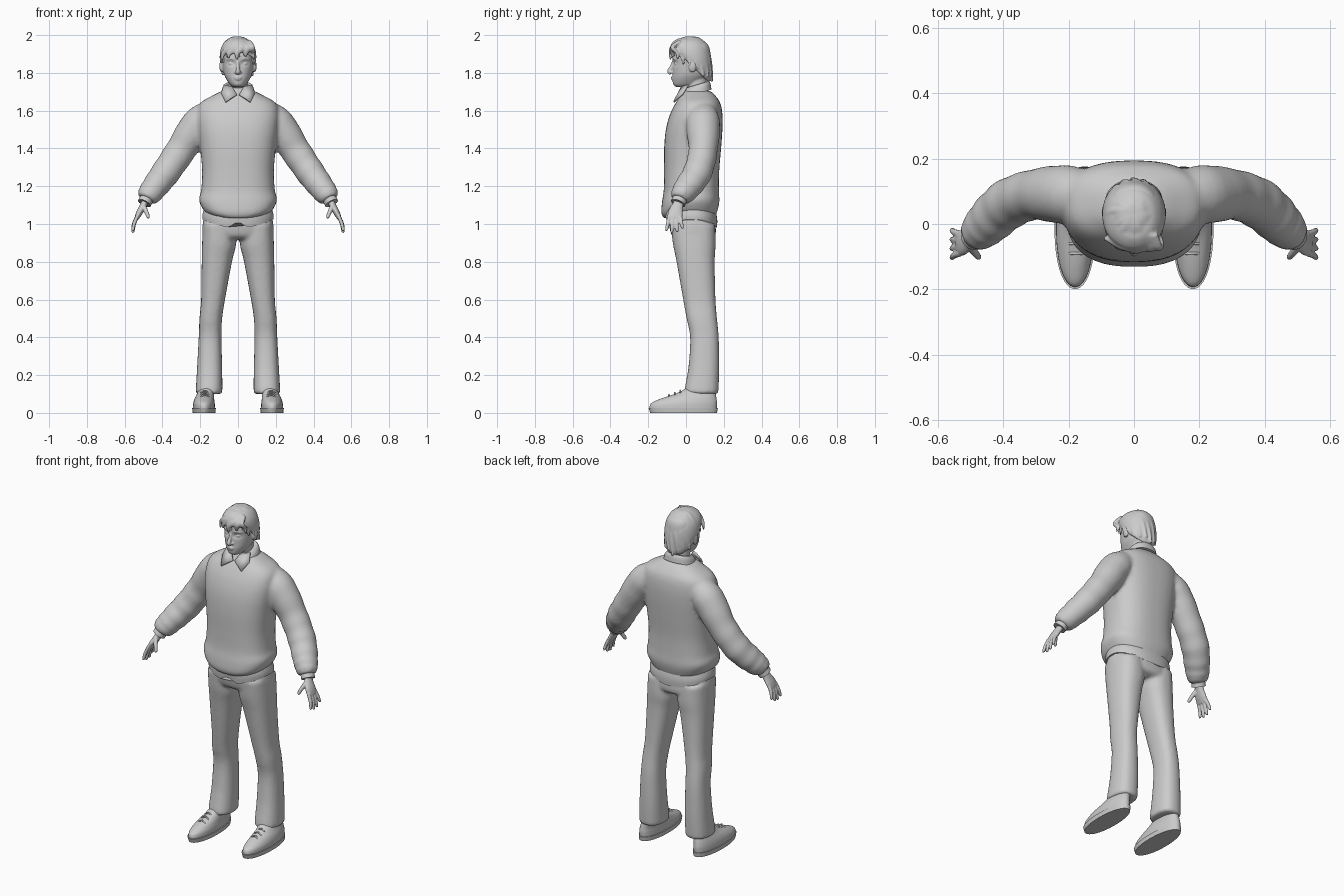
import bpy, bmesh, math
from mathutils import Vector

if "Cube" in bpy.data.objects:
    bpy.data.objects.remove(bpy.data.objects["Cube"])

grey = bpy.data.materials.new("light_grey")
grey.use_nodes = True
grey.diffuse_color = (0.6, 0.6, 0.6, 1)
grey.node_tree.nodes["Principled BSDF"].inputs["Base Color"].default_value = grey.diffuse_color


def blend(rows, n):
    """Catmull-Rom subdivision of equal-length rows."""
    out = []
    for i in range(len(rows) - 1):
        quad = zip(rows[max(i - 1, 0)], rows[i], rows[i + 1], rows[min(i + 2, len(rows) - 1)])
        quad = list(quad)
        for k in range(n):
            t = k / n
            out.append([b + t * ((c - a) + t * (2 * a - 5 * b + 4 * c - d + t * (3 * (b - c) + d - a))) / 2
                        for a, b, c, d in quad])
    return out + [list(rows[-1])]


def skin(bm, rings):
    loops = [[bm.verts.new(p) for p in ring] for ring in rings]
    for a, b in zip(loops, loops[1:]):
        for i in range(len(a)):
            j = (i + 1) % len(a)
            bm.faces.new((a[i], a[j], b[j], b[i]))
    bm.faces.new(loops[0])
    bm.faces.new(loops[-1])


def unit_ring(sides, power):
    for i in range(sides):
        a = math.tau * (i + 0.5) / sides
        c, s = math.cos(a), math.sin(a)
        yield (math.copysign(abs(c) ** (2 / power), c), math.copysign(abs(s) ** (2 / power), s))


def column(bm, rows, side=1, sides=40, power=2.3, n=5):
    """Upright loft; row = height, x centre, half width, front y, back y, dip, tilt."""
    rows = [tuple(r) + (0,) * (7 - len(r)) for r in rows]
    rings = []
    for z, cx, w, front, back, dip, tilt in blend(rows, n):
        mid, depth = (front + back) / 2, (back - front) / 2
        rings.append([Vector((side * (cx + w * u), mid + depth * v, z - dip * (1 - u * u) - tilt * v))
                      for u, v in unit_ring(sides, power)])
    skin(bm, rings)


def tube(bm, rows, side=1, sides=16, n=4, ripple=0):
    """Loft along a path; row = x, y, z, radius across, radius along y."""
    rows = blend(rows, n)
    pts = [Vector(r[:3]) for r in rows]
    rings = []
    for i, r in enumerate(rows):
        d = (pts[min(i + 1, len(pts) - 1)] - pts[max(i - 1, 0)]).normalized()
        v = Vector((0, 1, 0))
        v = (v - d * v.dot(d)).normalized()
        u = v.cross(d)
        k = 1 + ripple * math.sin(i * 1.5) * i / len(rows)
        ring = [pts[i] + u * (r[3] * k * a) + v * (r[4] * k * b) for a, b in unit_ring(sides, 2)]
        rings.append([Vector((side * p.x, p.y, p.z)) for p in ring])
    skin(bm, rings)


def ball(bm, centre, size):
    new = bmesh.ops.create_uvsphere(bm, u_segments=16, v_segments=10, radius=1)["verts"]
    bmesh.ops.scale(bm, vec=size, verts=new)
    bmesh.ops.translate(bm, vec=centre, verts=new)


def finish(name, bm, voxel=0, smooth=3):
    bmesh.ops.recalc_face_normals(bm, faces=bm.faces)
    mesh = bpy.data.meshes.new(name)
    bm.to_mesh(mesh)
    bm.free()
    mesh.materials.append(grey)
    obj = bpy.data.objects.new(name, mesh)
    bpy.context.collection.objects.link(obj)
    bpy.context.view_layer.objects.active = obj
    bpy.ops.object.select_all(action="DESELECT")
    obj.select_set(True)
    if voxel:
        mod = obj.modifiers.new("merge", "REMESH")
        mod.mode, mod.voxel_size, mod.use_smooth_shade = "VOXEL", voxel, True
        mod = obj.modifiers.new("soften", "SMOOTH")
        mod.factor, mod.iterations = 0.5, smooth
        for p in mesh.polygons:
            p.use_smooth = True
    else:
        bpy.ops.object.shade_smooth_by_angle(angle=math.radians(45))
    return obj


# Sweater: body and sleeves merged into one soft surface
bm = bmesh.new()
column(bm, [(1.06, 0, .172, -.11, .145, .035), (1.085, 0, .19, -.13, .16, .035), (1.13, 0, .207, -.128, .176, .02),
            (1.18, 0, .195, -.118, .175), (1.28, 0, .19, -.116, .176), (1.4, 0, .2, -.116, .186),
            (1.5, 0, .213, -.107, .193), (1.58, 0, .218, -.085, .193), (1.64, 0, .2, -.055, .182),
            (1.68, 0, .135, -.028, .155), (1.705, 0, .085, -.01, .13)], power=2.5)
for s in (1, -1):
    tube(bm, [(.13, .09, 1.59, .07, .07), (.21, .09, 1.53, .088, .09), (.305, .09, 1.387, .08, .077),
              (.385, .06, 1.27, .076, .077), (.445, .005, 1.19, .068, .07), (.475, -.025, 1.15, .06, .058),
              (.487, -.035, 1.13, .046, .046)], s, 28, 6, .05)
finish("sweater", bm, .011, 4)

# Shirt tail with an open notch at the front
bm = bmesh.new()
column(bm, [(1.1, 0, .175, -.1, .15), (1.05, 0, .188, -.105, .165, .02), (1.025, 0, .189, -.1, .164, .045)], sides=64)
for v in bm.verts:
    if v.co.y < 0 and v.co.z < 1.06:
        v.co.z += .035 * max(0, 1 - abs(v.co.x) / .05)
finish("shirt_tail", bm)

# Trousers
bm = bmesh.new()
column(bm, [(1.09, 0, .17, -.09, .14), (1.0, 0, .187, -.09, .156), (.94, 0, .186, -.076, .156), (.92, 0, .16, -.05, .13)])
for s in (1, -1):
    column(bm, [(1.0, .105, .08, -.08, .153), (.9, .1, .09, -.07, .157), (.8, .112, .08, -.05, .152),
                (.6, .132, .063, -.015, .156), (.5, .144, .06, .003, .164), (.4, .148, .06, .022, .173),
                (.25, .15, .066, .014, .176), (.12, .153, .07, -.008, .172), (.1, .153, .066, -.004, .168)], s, power=2.4)
finish("trousers", bm, .011, 3)

# Shoes, soles and laces
for s, label in ((1, "left"), (-1, "right")):
    bm = bmesh.new()
    column(bm, [(.02, .18, .058, -.193, .163), (.05, .18, .057, -.186, .165), (.075, .178, .052, -.135, .162),
                (.1, .172, .046, -.06, .158), (.125, .165, .044, -.01, .152), (.15, .16, .04, .01, .15)], s, power=2.1)
    finish(label + "_shoe", bm)
    bm = bmesh.new()
    column(bm, [(0, .18, .06, -.19, .165), (.026, .18, .063, -.199, .169)], s, power=2.1, n=1)
    finish(label + "_sole", bm)
    bm = bmesh.new()
    for i in range(3):
        y, z = -.09 + i * .03, .092 + i * .011
        tube(bm, [(.153, y, z - .008, .004, .004), (.175, y, z + .004, .005, .005), (.198, y, z - .008, .004, .004)], s, 8)
    finish(label + "_laces", bm)

# Hands and shirt cuffs
for s, label in ((1, "left"), (-1, "right")):
    bm = bmesh.new()
    tube(bm, [(.475, -.025, 1.15, .036, .038), (.496, -.042, 1.11, .037, .04)], s, 20)
    finish(label + "_cuff", bm)
    bm = bmesh.new()
    tube(bm, [(.48, -.03, 1.14, .02, .026), (.503, -.045, 1.095, .018, .03), (.522, -.056, 1.06, .017, .04),
              (.537, -.06, 1.03, .012, .038)], s)
    for i, length in enumerate((.064, .074, .07, .052)):
        y0, y1 = -.09 + i * .02, -.103 + i * .028
        tube(bm, [(.532, y0, 1.045, .01, .01), (.55, (y0 + y1) / 2, 1.033 - length / 2, .01, .01),
                  (.556, y1, 1.033 - length, .008, .008), (.556, y1, 1.027 - length, .004, .004)], s, 10)
    tube(bm, [(.503, -.06, 1.1, .014, .014), (.488, -.085, 1.07, .012, .012),
              (.476, -.1, 1.04, .01, .01), (.474, -.104, 1.03, .005, .005)], s, 10)
    finish(label + "_hand", bm, .0045, 2)

# Head with sockets, nose, lips, ears and neck
bm = bmesh.new()
column(bm, [(1.725, 0, .025, -.05, .03), (1.738, 0, .043, -.067, .07), (1.77, 0, .064, -.072, .1),
            (1.8, 0, .076, -.071, .12), (1.85, 0, .083, -.071, .13), (1.9, 0, .085, -.07, .13),
            (1.95, 0, .07, -.045, .115), (1.98, 0, .03, 0, .07)], sides=80, power=2.2, n=8)
for v in bm.verts:
    if v.co.y < .01:
        r = ((abs(v.co.x) - .034) / .02) ** 2 + ((v.co.z - 1.85) / .013) ** 2
        v.co.y += .011 * math.exp(-r)
tube(bm, [(0, .065, 1.65, .06, .06), (0, .06, 1.72, .053, .056), (0, .045, 1.79, .052, .055)], sides=28)
tube(bm, [(0, -.062, 1.87, .008, .008), (0, -.077, 1.835, .008, .008), (0, -.087, 1.808, .013, .013),
          (0, -.078, 1.797, .01, .01)], sides=14)
ball(bm, (0, -.07, 1.776), (.021, .01, .005))
ball(bm, (0, -.069, 1.767), (.018, .01, .006))
for s in (1, -1):
    ball(bm, (s * .034, -.052, 1.849), (.015, .01, .007))
    ball(bm, (s * .011, -.072, 1.803), (.009, .011, .007))
    ball(bm, (s * .087, .035, 1.835), (.012, .022, .032))
    tube(bm, [(.015, -.067, 1.869, .003, .004), (.036, -.064, 1.876, .004, .005), (.058, -.049, 1.87, .003, .004)], s, 8)
finish("head", bm, .0042, 2)

# Hair: a cap, lower at the nape, with swept locks over it
bm = bmesh.new()
column(bm, [(1.835, 0, .086, -.055, .12, 0, .085), (1.85, 0, .093, -.07, .133, 0, .075), (1.89, 0, .097, -.078, .136, 0, .05),
            (1.935, 0, .088, -.073, .128, 0, .025), (1.97, 0, .063, -.045, .105, 0, .01), (1.985, 0, .03, -.01, .07)], power=2.1)
for i in range(18):
    start = math.tau * i / 18
    path = []
    for k in range(7):
        t = k / 6
        a = start + .6 * t
        low = 1.83 - .065 * math.sin(start + .6) + .012 * (i % 3 - 1)
        f, h = math.sin(t * math.pi / 2), math.cos(t * math.pi / 2)
        thick = .006 + .011 * math.sin(math.pi * min(t + .1, 1))
        path.append((.092 * f * math.cos(a), .033 + .105 * f * math.sin(a), low + (1.983 - low) * h, thick, thick))
    tube(bm, path, sides=10, n=3)
# Fringe locks sweeping across the forehead
for x0, x1, z1 in ((.05, -.085, 1.86), (.06, -.05, 1.875), (.06, -.005, 1.868), (.06, .045, 1.885), (.06, .085, 1.87)):
    y1 = -.082 + 5 * x1 * x1
    tube(bm, [(x0, -.03, 1.965, .012, .012), ((x0 + x1) / 2, -.072, 1.935, .018, .012),
              (x1 * .9, y1, 1.905, .014, .01), (x1, y1, z1, .004, .004)], sides=10)
finish("hair", bm, .005, 2)

# Shirt collar band and its two pointed front leaves
bm = bmesh.new()
column(bm, [(1.69, 0, .09, -.026, .135, 0, -.022), (1.72, 0, .082, -.016, .13, 0, -.022),
            (1.738, 0, .068, 0, .122, 0, -.018), (1.735, 0, .058, .008, .116, 0, -.018)])
finish("collar_band", bm)
bm = bmesh.new()
for s in (1, -1):
    leaf = [(.006, -.04, 1.685), (.03, -.022, 1.725), (.075, .01, 1.735), (.088, -.018, 1.69), (.066, -.064, 1.645)]
    bm.faces.new([bm.verts.new((s * x, y, z)) for x, y, z in leaf])
collar = finish("collar_leaves", bm)
mod = collar.modifiers.new("thickness", "SOLIDIFY")
mod.thickness, mod.offset = .01, 0
